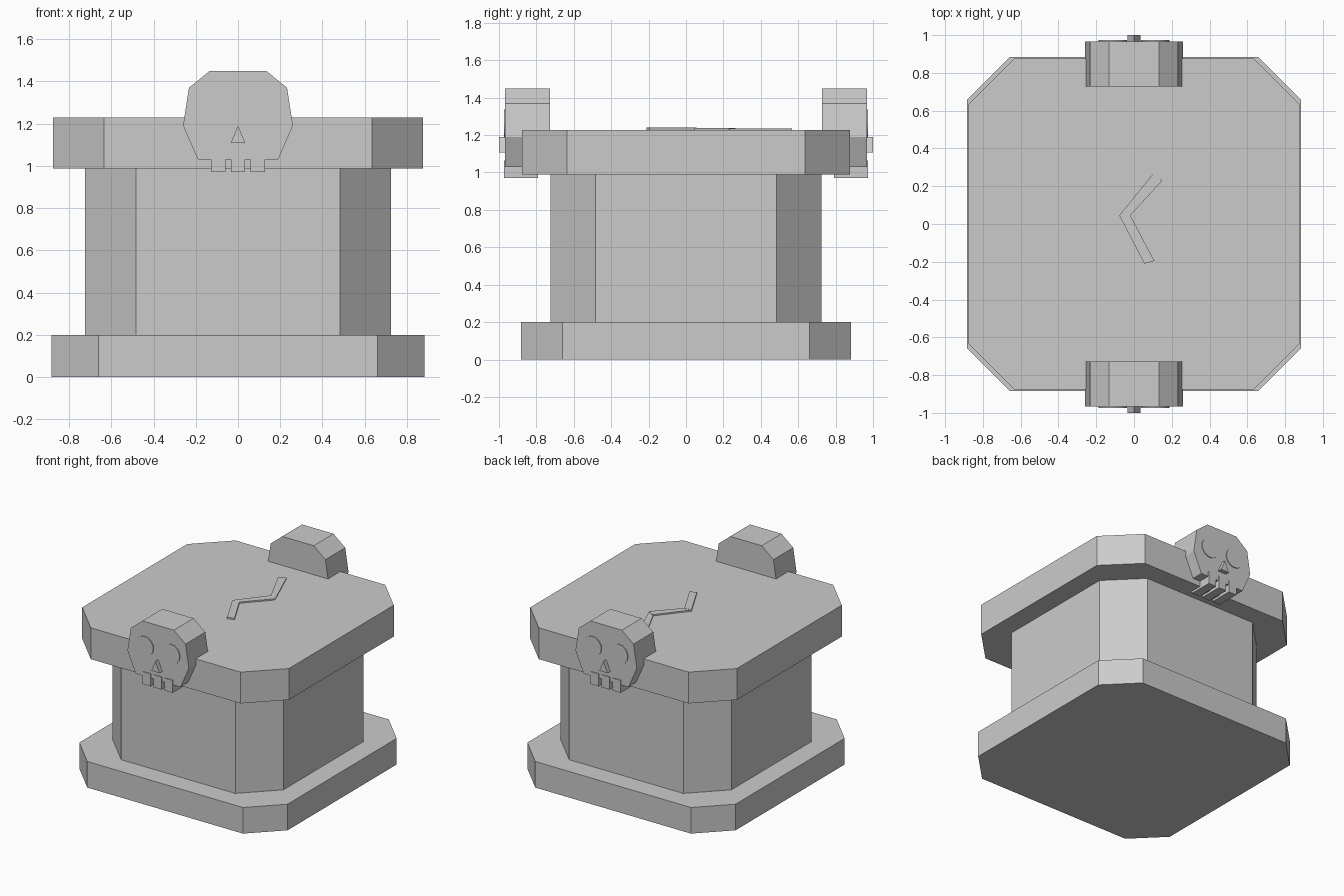
import bpy, bmesh
from math import pi, sin, cos
from mathutils import Vector

if "Cube" in bpy.data.objects:
    bpy.data.objects.remove(bpy.data.objects["Cube"])


def prism(name, pts, lo, hi, axis="z", side=1):
    """Extrude a 2D outline from lo to hi along z, or along y (side -1 = front)."""
    bm = bmesh.new()

    def at(p, d):
        if axis == "z":
            return (p[0], p[1], d)
        return (p[0], side * d, p[1])

    a = [bm.verts.new(at(p, lo)) for p in pts]
    b = [bm.verts.new(at(p, hi)) for p in pts]
    bm.faces.new(a)
    bm.faces.new(b)
    n = len(pts)
    for i in range(n):
        j = (i + 1) % n
        bm.faces.new((a[i], a[j], b[j], b[i]))
    bmesh.ops.recalc_face_normals(bm, faces=bm.faces)
    mesh = bpy.data.meshes.new(name)
    bm.to_mesh(mesh)
    bm.free()
    obj = bpy.data.objects.new(name, mesh)
    bpy.context.collection.objects.link(obj)
    return obj


def octagon(r, c):
    """Square of half size r with corners cut back to c."""
    return [(r, -c), (r, c), (c, r), (-c, r), (-r, c), (-r, -c), (-c, -r), (c, -r)]


# Pedestal: foot, shaft and top slab
prism("base_plinth", octagon(0.883, 0.66), 0, 0.2)
prism("shaft", octagon(0.724, 0.484), 0.2, 0.988)
prism("top_slab", octagon(0.876, 0.635), 0.988, 1.228)

# Skull ornaments on the front and back edges
half = [(0.19, 1.03), (0.26, 1.19), (0.232, 1.37), (0.133, 1.45)]
skull = half + [(-x, z) for x, z in reversed(half)]
for side, label in ((-1, "front"), (1, "back")):
    prism(label + "_skull", skull, 0.727, 0.967, "y", side)
    prism(label + "_skull_nose", [(-0.035, 1.107), (0.035, 1.107), (0, 1.19)],
          0.95, 1.0, "y", side)
    for i, x in enumerate((-0.093, 0, 0.093)):
        w = 0.034
        tooth = [(x - w, 0.97), (x + w, 0.97), (x + w, 1.065), (x - w, 1.065)]
        prism(f"{label}_skull_tooth_{i + 1}", tooth, 0.79, 0.973, "y", side)
    for x, eye in ((-0.112, "left"), (0.112, "right")):
        disc = [(x + 0.075 * cos(k * pi / 8), 1.263 + 0.075 * sin(k * pi / 8))
                for k in range(16)]
        prism(f"{label}_skull_{eye}_eye", disc, 0.95, 0.973, "y", side)

# Zigzag crack raised slightly on the slab
crack = [
    ([(0.055, -0.21), (0.108, -0.195), (-0.025, 0.055), (-0.078, 0.045)], 1.24),
    ([(-0.078, 0.045), (-0.025, 0.04), (0.15, 0.23), (0.1, 0.265)], 1.238),
    ([(0.1, 0.25), (0.15, 0.235), (0.015, 0.568), (-0.04, 0.545)], 1.235),
]
for i, (pts, top) in enumerate(crack):
    prism(f"crack_segment_{i + 1}", pts, 1.22, top)
